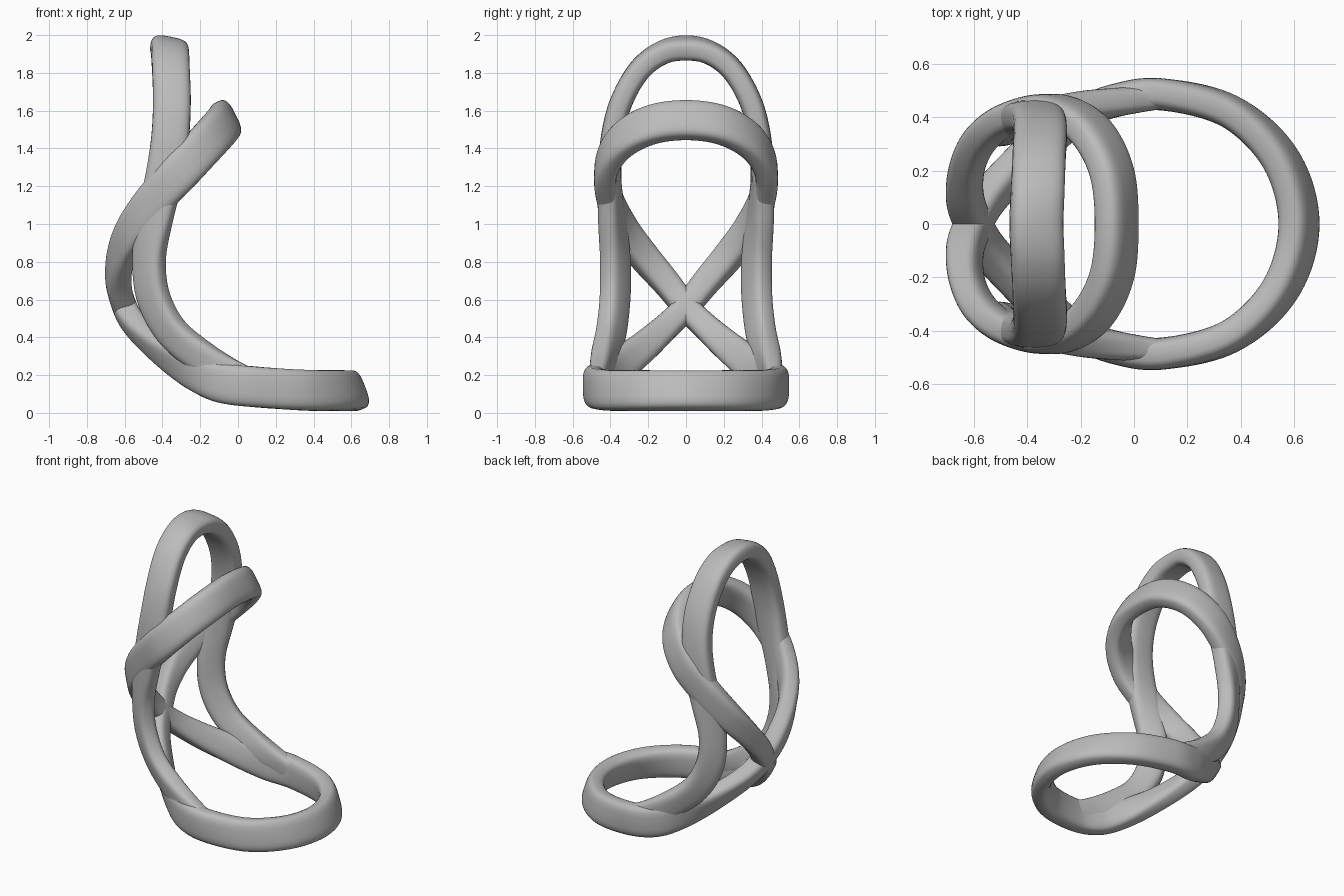
import bpy, bmesh, math
from mathutils import Vector

cube = bpy.data.objects.get("Cube")
if cube:
    bpy.data.objects.remove(cube)

grey = bpy.data.materials.new("plain grey")
grey.use_nodes = True
colour = (0.5, 0.5, 0.5, 1)
grey.diffuse_color = colour
grey.node_tree.nodes["Principled BSDF"].inputs["Base Color"].default_value = colour


def key(pos, normal, width=0.215, thick=0.12):
    """One station on a band: centre, face normal and section size."""
    return Vector((*pos, *Vector(normal).normalized(), width, thick))


def mirrored(k):
    m = k.copy()
    m[1], m[4] = -m[1], -m[4]
    return m


def spline(keys, closed, steps=10):
    """Smooth curve through all stations."""
    n = len(keys)
    pick = (lambda i: keys[i % n]) if closed else (lambda i: keys[max(0, min(n - 1, i))])
    out = []
    for i in range(n if closed else n - 1):
        a, b, c, d = (pick(i + j) for j in (-1, 0, 1, 2))
        for s in range(steps):
            t = s / steps
            out.append(b + (c - a) * (t / 2) + (a * 2 - b * 5 + c * 4 - d) * (t * t / 2)
                       + (b * 3 - a - c * 3 + d) * (t ** 3 / 2))
    if not closed:
        out.append(keys[-1])
    return out


def sweep(name, keys, closed, sides=28, power=3.2):
    """Sweep a rounded flat section along the stations."""
    path = spline(keys, closed)
    n = len(path)
    bm = bmesh.new()
    rings = []
    for i, p in enumerate(path):
        after = path[(i + 1) % n] if closed else path[min(i + 1, n - 1)]
        before = path[i - 1] if closed else path[max(i - 1, 0)]
        tangent = (Vector(after[:3]) - Vector(before[:3])).normalized()
        normal = Vector(p[3:6])
        normal = (normal - tangent * normal.dot(tangent)).normalized()
        side = tangent.cross(normal)
        ring = []
        for k in range(sides):
            a = math.tau * k / sides
            u, v = (math.copysign(abs(f(a)) ** (2 / power), f(a)) for f in (math.cos, math.sin))
            ring.append(bm.verts.new(Vector(p[:3]) + side * u * p[6] / 2 + normal * v * p[7] / 2))
        rings.append(ring)
    for i in range(n if closed else n - 1):
        r, q = rings[i], rings[(i + 1) % n]
        for k in range(sides):
            j = (k + 1) % sides
            bm.faces.new((r[k], r[j], q[j], q[k]))
    if not closed:
        bm.faces.new(rings[0])
        bm.faces.new(rings[-1])
    bmesh.ops.recalc_face_normals(bm, faces=bm.faces)
    mesh = bpy.data.meshes.new(name)
    bm.to_mesh(mesh)
    bm.free()
    mesh.materials.append(grey)
    obj = bpy.data.objects.new(name, mesh)
    bpy.context.collection.objects.link(obj)
    bpy.ops.object.select_all(action='DESELECT')
    obj.select_set(True)
    bpy.context.view_layer.objects.active = obj
    bpy.ops.object.shade_smooth_by_angle(angle=math.radians(50))


# Seat ring, from its front tip round one side to the rear crossing
seat = [
    key((0.617, 0, 0.118), (0.93, 0, 0.36)),
    key((0.548, 0.243, 0.118), (0.8, 0.5, 0.28)),
    key((0.36, 0.42, 0.12), (0.5, 0.87, 0.12)),
    key((0.1, 0.485, 0.137), (0, 1, 0)),
    key((-0.08, 0.46, 0.16), (-0.1, 1, -0.1)),
    key((-0.22, 0.395, 0.215), (-0.3, 0.9, -0.3), 0.2),
    key((-0.34, 0.305, 0.285), (-0.5, 0.7, -0.45), 0.18),
    key((-0.45, 0.2, 0.37), (-0.7, 0.45, -0.45), 0.16),
    key((-0.545, 0.095, 0.465), (-0.9, 0.2, -0.35), 0.14, 0.125),
]
crossing = [key((-0.6, 0, 0.56), (-0.95, 0, -0.2), 0.135, 0.13)]

# Arm hoop, from the rear crossing up the opposite side to its front tip
arms = [
    key((-0.633, -0.105, 0.69), (-0.95, -0.3, 0), 0.145, 0.13),
    key((-0.62, -0.225, 0.83), (-0.8, -0.6, 0), 0.16),
    key((-0.56, -0.33, 0.97), (-0.5, -0.8, 0), 0.18),
    key((-0.45, -0.4, 1.12), (-0.2, -1, 0), 0.2),
    key((-0.3, -0.425, 1.285), (0, -1, 0)),
    key((-0.17, -0.355, 1.425), (0.4, -0.85, 0.25)),
    key((-0.085, -0.2, 1.52), (0.75, -0.5, 0.4)),
    key((-0.065, 0, 1.55), (0.9, 0, 0.45)),
]

half = seat + crossing + arms
figure_eight = half + [mirrored(k) for k in reversed(half[1:-1])]
sweep("seat_and_arm_loop", figure_eight, True)

# Tall backrest hoop, from the seat ring up one side to the top
back = [
    key((0.14, 0.475, 0.135), (0, 1, 0), 0.15, 0.08),
    key((0, 0.465, 0.185), (0, 1, 0), 0.16, 0.1),
    key((-0.19, 0.43, 0.295), (-0.3, 0.9, -0.2), 0.17),
    key((-0.355, 0.395, 0.435), (-0.5, 0.8, -0.2), 0.175),
    key((-0.45, 0.375, 0.62), (-0.6, 0.8, 0), 0.18),
    key((-0.47, 0.375, 0.83), (-0.55, 0.8, 0), 0.18),
    key((-0.435, 0.395, 1.05), (-0.3, 0.9, 0), 0.19),
    key((-0.39, 0.405, 1.25), (-0.1, 1, 0), 0.2),
    key((-0.36, 0.392, 1.45), (0, 1, 0.05), 0.2),
    key((-0.35, 0.345, 1.64), (0, 0.95, 0.3), 0.2),
    key((-0.355, 0.25, 1.81), (0.05, 0.75, 0.65), 0.2),
    key((-0.36, 0.13, 1.905), (0.12, 0.4, 0.9), 0.2),
]
top = [key((-0.365, 0, 1.932), (0.2, 0, 1), 0.2)]
sweep("backrest_hoop", back + top + [mirrored(k) for k in reversed(back)], False)
